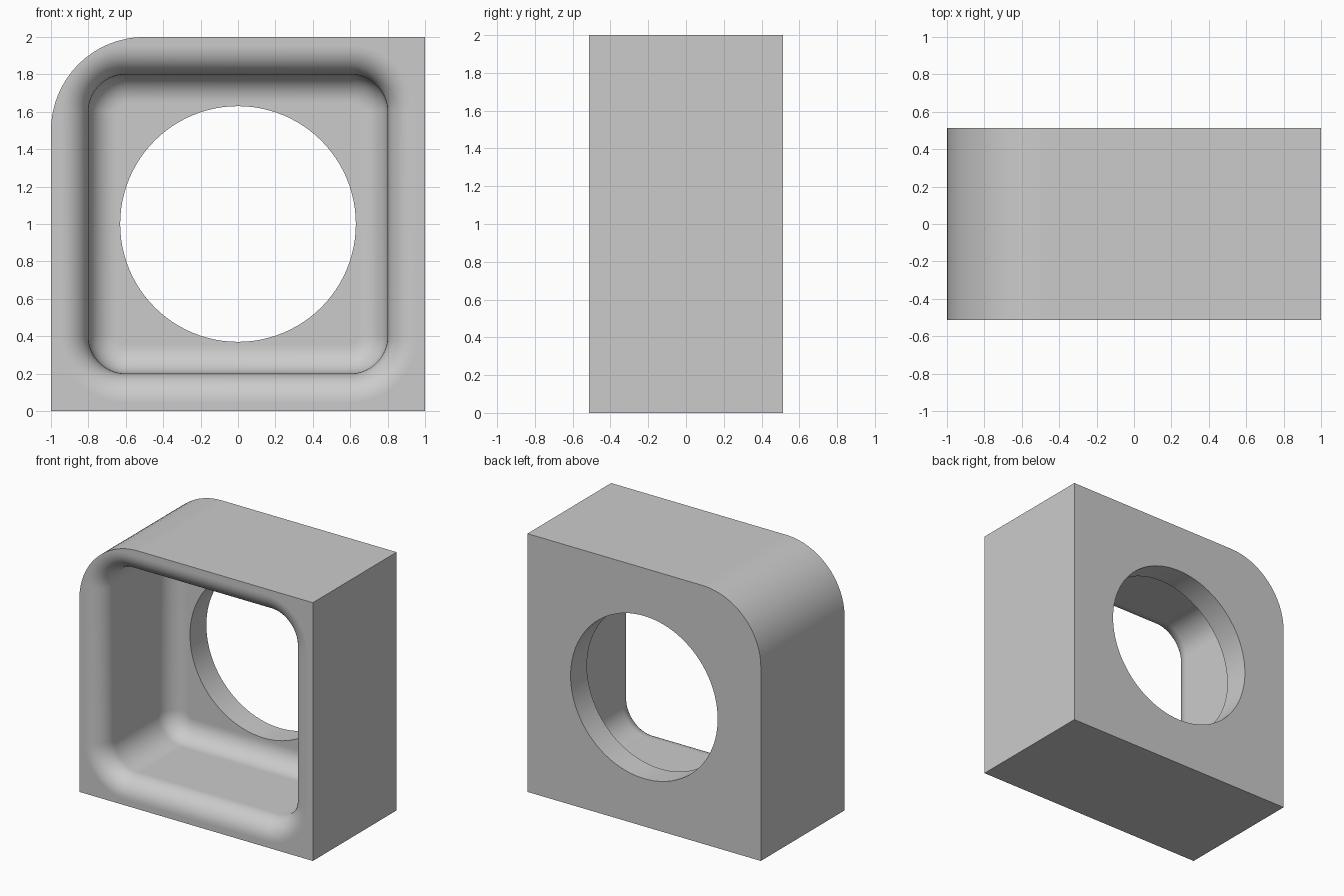
import bpy
import bmesh
from math import sin, cos, pi, radians

cube = bpy.data.objects.get("Cube")
if cube:
    bpy.data.objects.remove(cube)

HALF_DEPTH = 0.5125
FLOOR_Y = HALF_DEPTH - 0.2
WALL, CORNER, FILLET, HOLE = 0.8, 0.2, 0.15, 0.63
STEPS = 16

bm = bmesh.new()


def rounded_square(half, radii):
    """Points (x, z) round a square; radii start at the +x, top corner."""
    points = []
    for i, r in enumerate(radii):
        sx, sz = ((1, 1), (-1, 1), (-1, -1), (1, -1))[i]
        steps = STEPS if r else 0
        for k in range(steps + 1):
            a = pi / 2 * (i + k / max(steps, 1))
            points.append((sx * (half - r) + r * cos(a), 1 + sz * (half - r) + r * sin(a)))
    return points


def ring(points, y):
    verts = [bm.verts.new((x, y, z)) for x, z in points]
    return verts, [bm.edges.new((verts[i - 1], verts[i])) for i in range(len(verts))]


def strip(a, b):
    for i in range(len(a[0])):
        bm.faces.new((a[0][i - 1], a[0][i], b[0][i], b[0][i - 1]))


def fill_between(a, b):
    bmesh.ops.triangle_fill(bm, edges=a[1] + b[1], use_beauty=True)


# Outer shell with one rounded top corner
outline = rounded_square(1, (0, 0.5, 0, 0))
front, back = ring(outline, -HALF_DEPTH), ring(outline, HALF_DEPTH)
strip(front, back)

# Pocket: rounded rim, straight wall, rounded floor edge
profile = []
for k in range(STEPS + 1):
    a = pi / 2 * k / STEPS
    profile.append((FILLET * (1 - sin(a)), -HALF_DEPTH + FILLET * (1 - cos(a))))
for k in range(STEPS + 1):
    a = pi / 2 * k / STEPS
    profile.append((-FILLET * (1 - cos(a)), FLOOR_Y - FILLET * (1 - sin(a))))
pocket = [ring(rounded_square(WALL + d, [CORNER + d] * 4), y) for d, y in profile]
for a, b in zip(pocket, pocket[1:]):
    strip(a, b)

# Round hole through the back wall
circle = [(HOLE * cos(2 * pi * k / 96), 1 + HOLE * sin(2 * pi * k / 96)) for k in range(96)]
hole_in, hole_out = ring(circle, FLOOR_Y), ring(circle, HALF_DEPTH)
strip(hole_in, hole_out)

# Flat front rim, pocket floor and back
fill_between(front, pocket[0])
fill_between(pocket[-1], hole_in)
fill_between(back, hole_out)

# Smooth curved faces, flat planes, sharp corners
bmesh.ops.recalc_face_normals(bm, faces=bm.faces)
for f in bm.faces:
    f.smooth = max(abs(c) for c in f.normal) < 0.9999
for e in bm.edges:
    e.smooth = e.calc_face_angle(0) < radians(30)

mesh = bpy.data.meshes.new("housing_block")
bm.to_mesh(mesh)
bm.free()
housing = bpy.data.objects.new("housing_block", mesh)
bpy.context.collection.objects.link(housing)

# Plain grey
grey = bpy.data.materials.new("light_grey")
grey.use_nodes = True
colour = (0.6, 0.6, 0.6, 1)
grey.diffuse_color = colour
grey.node_tree.nodes["Principled BSDF"].inputs["Base Color"].default_value = colour
mesh.materials.append(grey)
